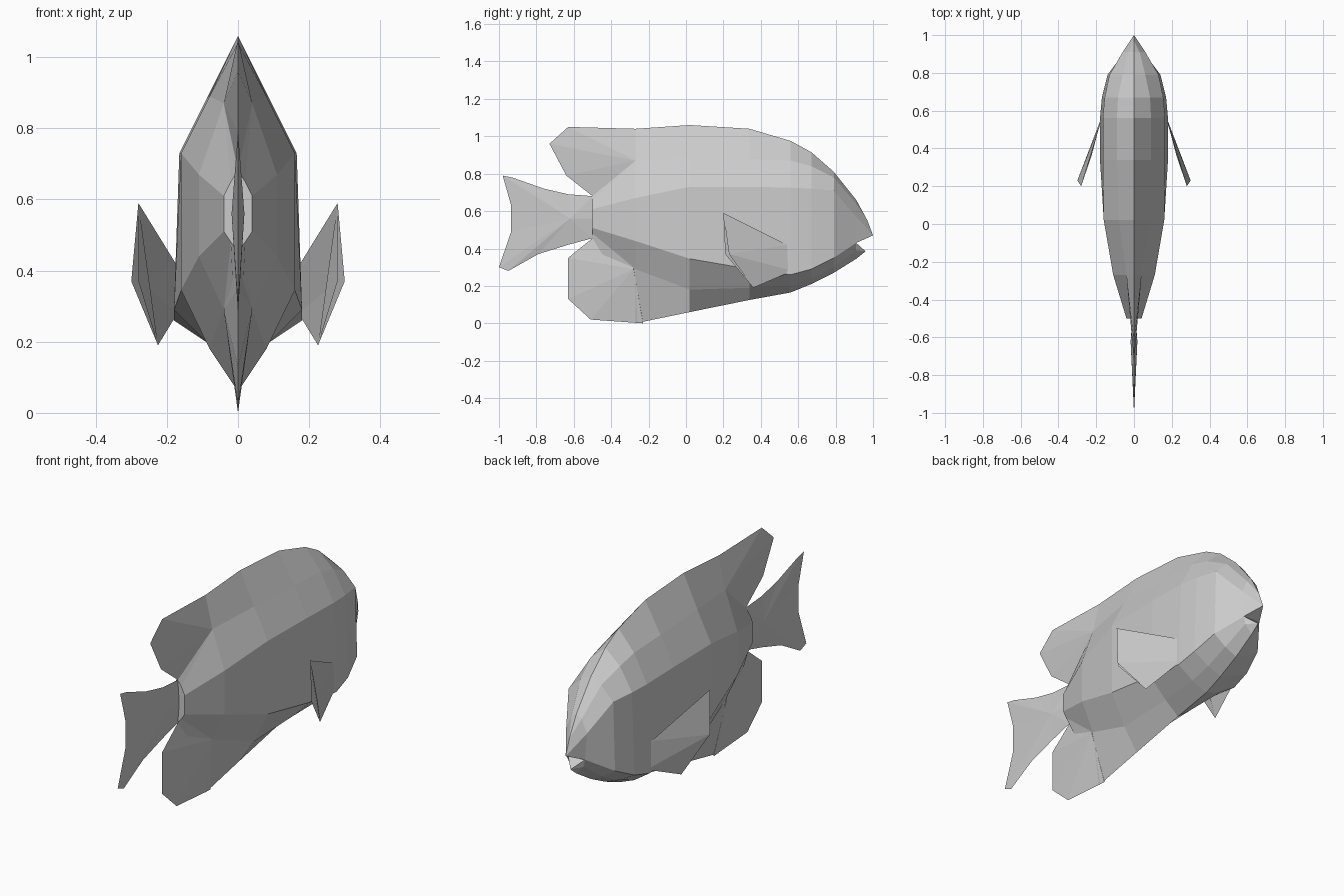
import bpy
import bmesh
from mathutils import Vector

cube = bpy.data.objects.get("Cube")
if cube:
    bpy.data.objects.remove(cube, do_unlink=True)

# One plain grey for the whole fish
grey = bpy.data.materials.new("plain grey")
grey.use_nodes = True
colour = (0.6, 0.6, 0.6, 1.0)
grey.diffuse_color = colour
grey.node_tree.nodes["Principled BSDF"].inputs["Base Color"].default_value = colour


def build(name, points, faces, mirrored=False):
    """Make a flat-shaded object; optionally weld on its mirror image across x = 0."""
    bm = bmesh.new()
    for side in ((1, -1) if mirrored else (1,)):
        verts = [bm.verts.new((side * x, y, z)) for x, y, z in points]
        for face in faces:
            bm.faces.new([verts[i] for i in face])
    bmesh.ops.remove_doubles(bm, verts=bm.verts, dist=0.0005)
    bmesh.ops.recalc_face_normals(bm, faces=bm.faces)
    mesh = bpy.data.meshes.new(name)
    bm.to_mesh(mesh)
    bm.free()
    mesh.materials.append(grey)
    obj = bpy.data.objects.new(name, mesh)
    bpy.context.collection.objects.link(obj)
    return obj


def fin(name, outline, hubs):
    """A thin fin: a rim fanned to one hub point on each side."""
    count = len(outline)
    faces = []
    for i in range(count):
        following = (i + 1) % count
        faces.append((i, following, count))
        faces.append((following, i, count + 1))
    return build(name, list(outline) + list(hubs), faces)


def centre_fin(name, rim, hub):
    """A fin standing in the middle plane, given as (y, z) points."""
    x, y, z = hub
    return fin(name, [(0, a, b) for a, b in rim], [(x, y, z), (-x, y, z)])


# Body half sections: y, ridge z, then (x, z) of back, shoulder, belly edge
# and keel, then keel bottom z
sections = [
    (-.5, .68, (.02, .65), (.04, .61), (.04, .51), (.02, .48), .455),
    (-.27, 1.04, (.04, .87), (.11, .67), (.11, .44), (.04, .29), 0),
    (.02, 1.06, (.08, .89), (.16, .73), (.16, .345), (.08, .18), .06),
    (.34, 1.04, (.09, .88), (.165, .73), (.18, .29), (.08, .19), .125),
    (.56, .975, (.09, .87), (.165, .725), (.18, .26), (.09, .2), .165),
    (.67, .915, (.085, .84), (.155, .72), (.17, .29), (.08, .24), .21),
    (.79, .81, (.06, .78), (.13, .71), (.14, .35), (.07, .3), .27),
    (.91, .66, (.03, .64), (.06, .57), (.05, .43), (.04, .39), .345),
]
points = []
for y, ridge, *sides, bottom in sections:
    points.append((0, y, ridge))
    points += [(x, y, z) for x, z in sides]
    points.append((0, y, bottom))

ring = 6
faces = []
for row in range(len(sections) - 1):
    for col in range(ring - 1):
        a = row * ring + col
        faces.append((a, a + 1, a + ring + 1, a + ring))
faces.append(tuple(range(ring)))

# Snout, lips and open mouth close the front of the body
last = len(points) - ring
ridge, back, cheek, corner, jaw, chin = range(last, last + ring)
brow, lip, throat, jaw_tip = range(len(points), len(points) + 4)
points += [(0, .97, .55), (0, 1, .47), (0, .91, .43), (0, .96, .385)]
faces += [
    (ridge, back, brow), (back, cheek, brow), (cheek, lip, brow),
    (cheek, corner, lip), (corner, throat, lip), (corner, jaw, jaw_tip),
    (corner, jaw_tip, throat), (jaw, chin, jaw_tip),
]
build("body", points, faces, mirrored=True)

# Rear lobe of the back fin
centre_fin("dorsal_fin",
           [(-.27, 1.04), (-.63, 1.05), (-.73, .96), (-.64, .79), (-.5, .68), (-.27, .65)],
           (.04, -.27, .87))

# Rear lobe of the belly fin
centre_fin("anal_fin",
           [(-.23, 0), (-.51, .02), (-.63, .13), (-.63, .35), (-.5, .455), (-.27, .44)],
           (.04, -.28, .29))

# Forked tail
centre_fin("tail_fin",
           [(-.5, .68), (-.63, .69), (-.76, .72), (-.93, .78), (-.98, .79), (-.935, .63),
            (-.935, .49), (-1, .3), (-.95, .28), (-.79, .37), (-.63, .42), (-.5, .455), (-.4, .56)],
           (.018, -.62, .56))

# Side fins, swept out and back
for name, side in (("left_pectoral_fin", 1), ("right_pectoral_fin", -1)):
    rim = [(.28, .2, .59), (.175, .54, .42), (.17, .57, .28), (.225, .36, .19)]
    hubs = [(.3, .23, .37), (.28, .21, .37)]
    fin(name, [(side * x, y, z) for x, y, z in rim],
        [(side * x, y, z) for x, y, z in hubs])
